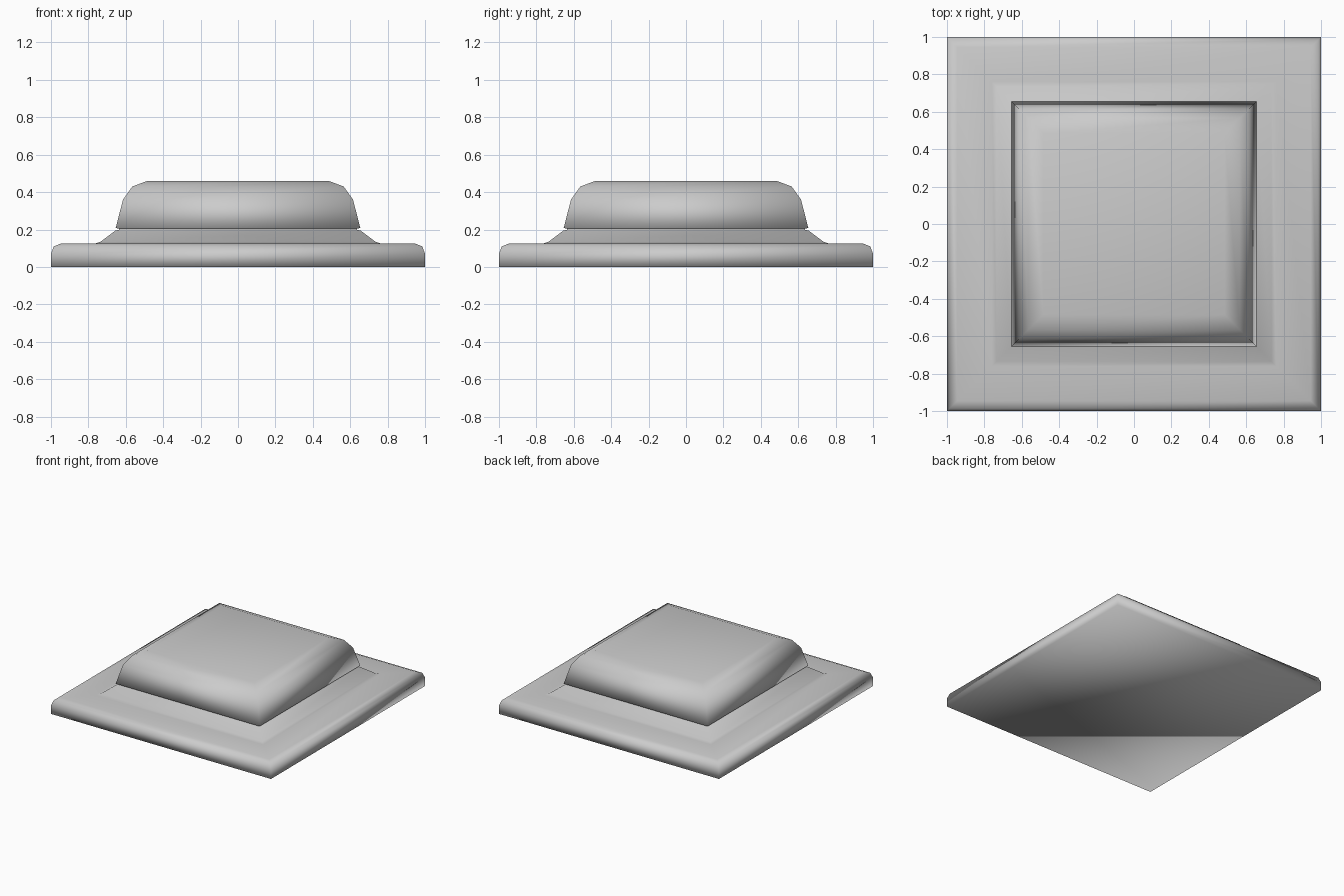
import bpy, bmesh

if "Cube" in bpy.data.objects:
    bpy.data.objects.remove(bpy.data.objects["Cube"])


def square_loft(name, profile):
    """Stack square rings given as (half width, height) and close both ends."""
    bm = bmesh.new()
    rings = [[bm.verts.new((sx * h, sy * h, z))
              for sx, sy in ((-1, -1), (1, -1), (1, 1), (-1, 1))]
             for h, z in profile]
    for low, high in zip(rings, rings[1:]):
        for i in range(4):
            j = (i + 1) % 4
            bm.faces.new((low[i], low[j], high[j], high[i]))
    bm.faces.new(rings[0][::-1])
    bm.faces.new(rings[-1])
    for face in bm.faces:
        face.smooth = True
    mesh = bpy.data.meshes.new(name)
    bm.to_mesh(mesh)
    bm.free()
    obj = bpy.data.objects.new(name, mesh)
    bpy.context.collection.objects.link(obj)
    return obj


# Base plate with rounded rim and the sloped collar, ending in a thin neck
square_loft("base_plate", [
    (1.0, 0.0), (1.0, 0.07), (0.985, 0.11), (0.945, 0.126),
    (0.76, 0.126), (0.735, 0.135), (0.655, 0.195), (0.638, 0.197),
    (0.635, 0.208),
])

# Push cap with tapering sides and rounded top edge
square_loft("button_cap", [
    (0.635, 0.205), (0.654, 0.208), (0.615, 0.36), (0.565, 0.43),
    (0.485, 0.46),
])
